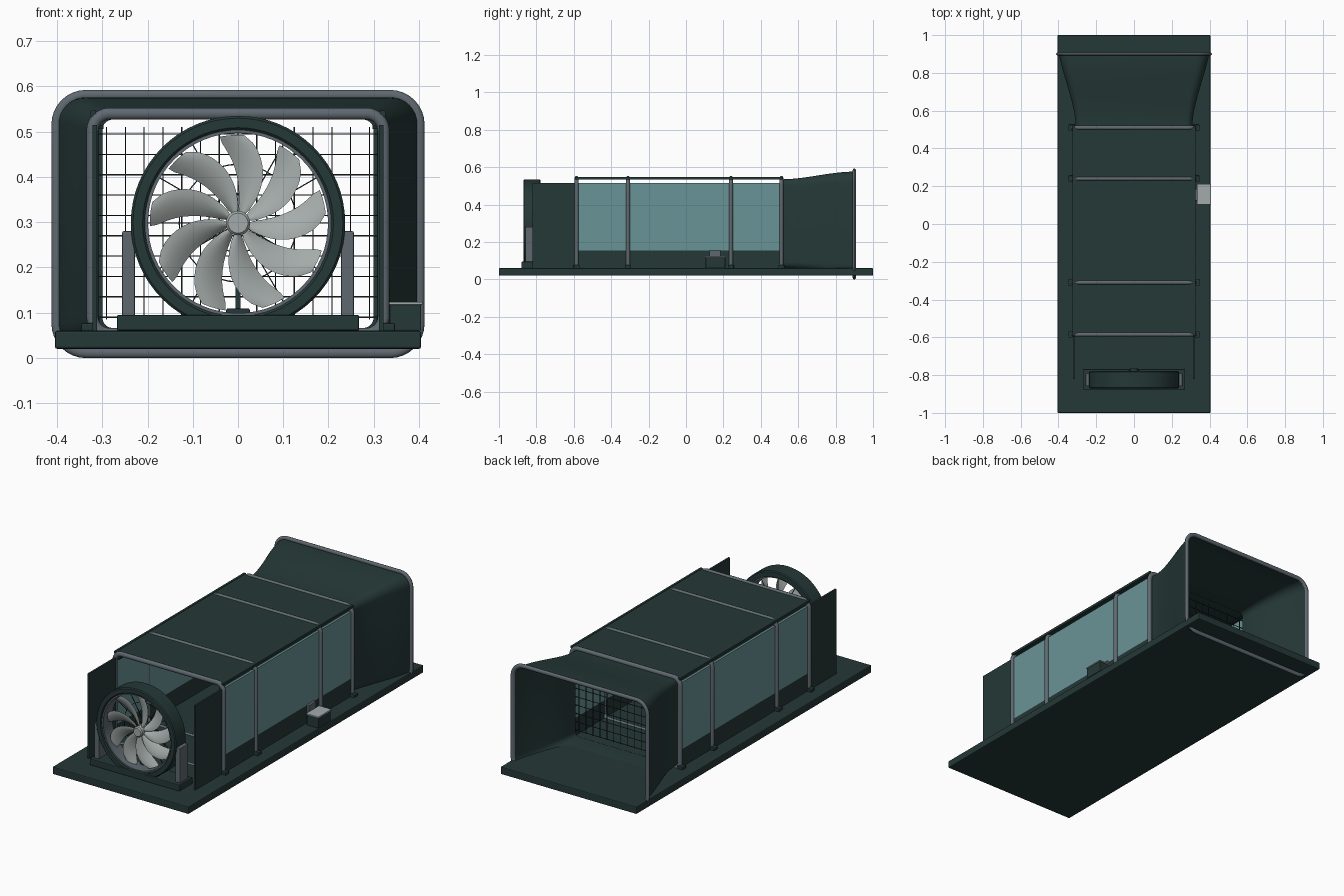
import bpy, bmesh, math
from math import sin, cos, pi, radians

if "Cube" in bpy.data.objects:
    bpy.data.objects.remove(bpy.data.objects["Cube"])


def material(name, rgb):
    m = bpy.data.materials.new(name)
    m.diffuse_color = (*rgb, 1)
    m.use_nodes = True
    m.node_tree.nodes["Principled BSDF"].inputs["Base Color"].default_value = m.diffuse_color
    return m


DARK = material("dark green", (0.018, 0.040, 0.038))
STEEL = material("steel grey", (0.114, 0.141, 0.162))
GLASS = material("teal glass", (0.141, 0.296, 0.305))
PALE = material("pale grey", (0.37, 0.41, 0.40))
WIRE = material("wire black", (0.012, 0.02, 0.02))


def finish(name, bm, mat, smooth=True):
    bmesh.ops.recalc_face_normals(bm, faces=bm.faces)
    me = bpy.data.meshes.new(name)
    bm.to_mesh(me)
    bm.free()
    me.materials.append(mat)
    ob = bpy.data.objects.new(name, me)
    bpy.context.collection.objects.link(ob)
    if smooth:
        bpy.ops.object.select_all(action='DESELECT')
        ob.select_set(True)
        bpy.context.view_layer.objects.active = ob
        bpy.ops.object.shade_smooth_by_angle(angle=radians(35))
    return ob


def add_box(bm, lo, hi):
    vs = bmesh.ops.create_cube(bm, size=1)["verts"]
    for v in vs:
        v.co = [(a + b) / 2 + c * (b - a) for a, b, c in zip(lo, hi, v.co)]


def box(name, lo, hi, mat, bevel=0):
    bm = bmesh.new()
    add_box(bm, lo, hi)
    if bevel:
        bmesh.ops.bevel(bm, geom=bm.edges[:], offset=bevel, segments=2,
                        profile=0.5, affect='EDGES')
    return finish(name, bm, mat, False)


def loft(name, rings, mat):
    """Skin a closed chain of closed loops."""
    bm = bmesh.new()
    vs = [[bm.verts.new(p) for p in r] for r in rings]
    n = len(rings[0])
    for i, a in enumerate(vs):
        b = vs[(i + 1) % len(vs)]
        for j in range(n):
            k = (j + 1) % n
            bm.faces.new((a[j], a[k], b[k], b[j]))
    return finish(name, bm, mat)


def rounded_rect(w, z0, z1, r, y, n=8):
    pts = []
    for cx, cz, start in ((w - r, z1 - r, 0), (r - w, z1 - r, 90),
                          (r - w, z0 + r, 180), (w - r, z0 + r, 270)):
        for i in range(n + 1):
            a = radians(start + 90 * i / n)
            pts.append((cx + r * cos(a), y, cz + r * sin(a)))
    return pts


def hoop(name, w, z0, z1, r, y, tube, depth, mat):
    rings = []
    for i in range(12):
        a = 2 * pi * i / 12
        d = tube * cos(a)
        rings.append(rounded_rect(w + d, z0 - d, z1 + d, r + d, y + depth * sin(a)))
    return loft(name, rings, mat)


FZ = 0.298  # fan axis height


def lathe(name, profile, mat, n=64):
    return loft(name, [[(r * cos(2 * pi * i / n), y, FZ + r * sin(2 * pi * i / n))
                        for i in range(n)] for r, y in profile], mat)


# Base board
box("base_board", (-0.405, -1, 0.02), (0.405, 1, 0.06), DARK, 0.005)

# Tunnel hoops with feet
for i, y in enumerate((-0.585, -0.31, 0.24, 0.51)):
    hoop(f"tunnel_hoop_{i + 1}", 0.322, 0.053, 0.54, 0.038, y, 0.013, 0.011, STEEL)
    for s in (-1, 1):
        box(f"hoop_foot_{i + 1}", (s * 0.33 - 0.017, y - 0.016, 0.06),
            (s * 0.33 + 0.017, y + 0.016, 0.077), DARK, 0.003)

# Roof and side walls
box("roof_panel", (-0.315, -0.585, 0.535), (0.315, 0.51, 0.545), DARK)
for s in (-1, 1):
    def wall(name, y0, y1, z0, z1, mat, x=0.317, t=0.005):
        box(name, (s * x - t, y0, z0), (s * x + t, y1, z1), mat)
    wall("inlet_wall", -0.82, -0.585, 0.06, 0.515, DARK)
    wall("lower_wall", -0.585, 0.51, 0.06, 0.155, DARK)
    wall("window_pane", -0.585, 0.51, 0.155, 0.515, GLASS)
    wall("roof_rail", -0.59, 0.515, 0.534, 0.547, DARK, 0.32, 0.006)
    wall("inner_rail", -0.585, 0.51, 0.506, 0.514, WIRE, 0.304, 0.007)

# Flared outlet shell: outer skin out, inner skin back
outer, inner = [], []
for i in range(17):
    t = i / 16
    e = t * t * (3 - 2 * t)
    w = 0.308 + 0.09 * (0.45 * e + 0.55 * t ** 1.6)
    z1 = 0.535 + 0.041 * e
    z0 = 0.06 - 0.04 * e
    r = 0.03 + 0.03 * t
    y = 0.51 + 0.39 * t
    outer.append(rounded_rect(w, z0, z1, r, y))
    inner.append(rounded_rect(w - 0.008, z0 + 0.006, z1 - 0.008, r - 0.006, y))
loft("outlet_flare", outer + inner[::-1], DARK)
hoop("outlet_rim", 0.401, 0.011, 0.581, 0.065, 0.9, 0.0115, 0.009, STEEL)

# Wire screen at the end of the test section
bm = bmesh.new()
W = 0.0013
for i in range(-7, 8):
    add_box(bm, (i * 0.0415 - W, 0.495 - W, 0.085), (i * 0.0415 + W, 0.495 + W, 0.51))
for i in range(10):
    z = 0.09 + i * 0.045
    add_box(bm, (-0.31, 0.495 - W, z - W), (0.31, 0.495 + W, z + W))
finish("wire_screen", bm, WIRE, False)

# Fan housing, pedestal and side struts
lathe("fan_housing", [(0.206, -0.865), (0.211, -0.87), (0.232, -0.87), (0.237, -0.865),
                      (0.237, -0.783), (0.232, -0.778), (0.206, -0.778)], DARK)
lathe("fan_inner_rim", [(0.199, -0.862), (0.207, -0.862), (0.207, -0.785),
                        (0.199, -0.785)], STEEL)
box("fan_pedestal", (-0.268, -0.88, 0.06), (0.268, -0.768, 0.095), DARK, 0.004)
for s in (-1, 1):
    box("fan_strut", (s * 0.242 - 0.014, -0.858, 0.09), (s * 0.242 + 0.014, -0.79, 0.28),
        STEEL, 0.003)

# Fan hub and motor
lathe("fan_hub", [(0.0005, -0.858), (0.022, -0.858), (0.027, -0.852),
                  (0.027, -0.805), (0.0005, -0.805)], PALE, 32)
lathe("motor", [(0.0005, -0.806), (0.022, -0.806), (0.022, -0.765), (0.0005, -0.765)],
      DARK, 24)

# Swept, twisted fan blades
bm = bmesh.new()
NR, NC, COUNT = 12, 6, 9
for b in range(COUNT):
    tip = radians(94) + 2 * pi * b / COUNT
    for side in (0, 1):
        grid = []
        for i in range(NR + 1):
            t = i / NR
            r = 0.022 + 0.173 * t
            chord = 0.018 + 0.062 * sin(min(t * 1.15, 1) * pi / 2)
            if t > 0.9:
                chord *= 1 - 2.5 * (t - 0.9)
            mid = tip - radians(26) * (1 - t ** 1.7)
            pitch = radians(50 - 28 * t)
            row = []
            for j in range(NC + 1):
                u = j / NC - 0.5
                a = mid + u * chord * 0.9 / max(r, 0.035)
                y = -0.828 + u * chord * sin(pitch) * 0.7 + 0.006 * (4 * u * u - 1)
                y += side * 0.004 * (1 - 4 * u * u)
                row.append(bm.verts.new((r * cos(a), y, FZ + r * sin(a))))
            grid.append(row)
        for i in range(NR):
            for j in range(NC):
                bm.faces.new((grid[i][j], grid[i][j + 1], grid[i + 1][j + 1], grid[i + 1][j]))
bmesh.ops.remove_doubles(bm, verts=bm.verts[:], dist=0.00005)
finish("fan_blades", bm, PALE)

# Rear wire guard: circles and spokes
for r in (0.065, 0.13):
    lathe("guard_circle", [(r - W, -0.784), (r + W, -0.784), (r + W, -0.781),
                           (r - W, -0.781)], WIRE, 40)
bm = bmesh.new()
for i in range(12):
    a = 2 * pi * i / 12
    before = set(bm.verts)
    add_box(bm, (0.02, -0.784, -W), (0.2, -0.781, W))
    for v in set(bm.verts) - before:
        x, y, z = v.co
        v.co = (x * cos(a) - z * sin(a), y, FZ + x * sin(a) + z * cos(a))
finish("guard_spokes", bm, WIRE, False)

# Motor stand
box("motor_post", (-0.006, -0.79, 0.1), (0.006, -0.778, 0.28), DARK)
box("motor_foot", (-0.026, -0.8, 0.093), (0.026, -0.77, 0.109), DARK, 0.003)

# Control box on the side
box("control_box", (0.335, 0.105, 0.06), (0.405, 0.21, 0.118), DARK, 0.003)
box("control_box_lid", (0.333, 0.102, 0.117), (0.408, 0.213, 0.124), PALE, 0.002)
box("control_plate", (0.32, 0.125, 0.1), (0.336, 0.185, 0.158), STEEL, 0.002)
